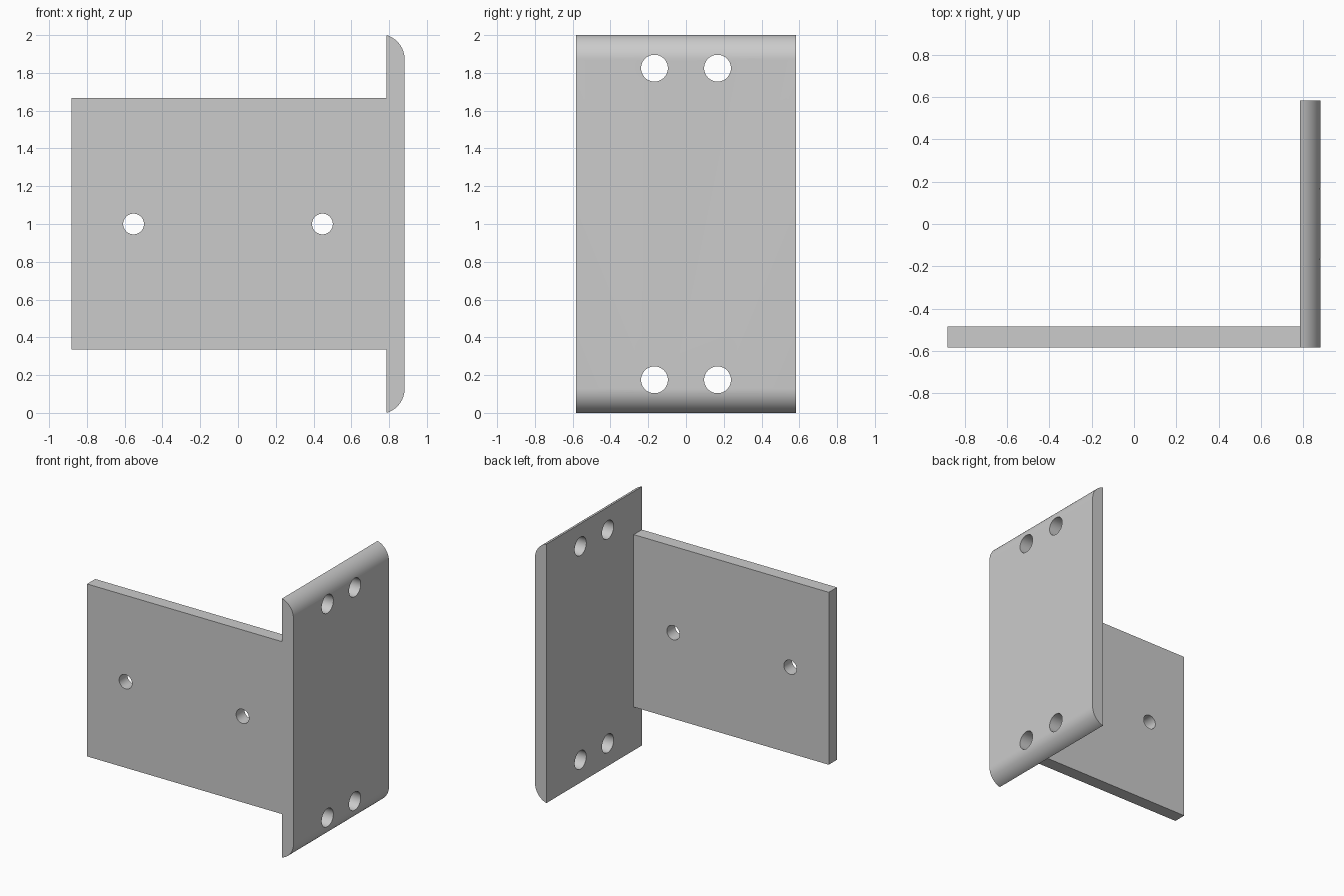
import bpy, bmesh
from math import sin, cos, pi, radians
from mathutils import Matrix

if "Cube" in bpy.data.objects:
    bpy.data.objects.remove(bpy.data.objects["Cube"], do_unlink=True)

HALF_X, HALF_Y, THICK = 0.882, 0.583, 0.098
INNER_X = HALF_X - THICK

grey = bpy.data.materials.new("plain grey")
grey.use_nodes = True
grey.diffuse_color = (0.6, 0.6, 0.6, 1)
grey.node_tree.nodes["Principled BSDF"].inputs["Base Color"].default_value = (0.6, 0.6, 0.6, 1)


def add_object(name, bm):
    bmesh.ops.recalc_face_normals(bm, faces=bm.faces)
    mesh = bpy.data.meshes.new(name)
    bm.to_mesh(mesh)
    bm.free()
    mesh.materials.append(grey)
    obj = bpy.data.objects.new(name, mesh)
    bpy.context.collection.objects.link(obj)
    return obj


def prism(name, profile, y0, y1):
    """Extrude an x-z outline from y0 to y1."""
    bm = bmesh.new()
    face = bm.faces.new([bm.verts.new((x, y0, z)) for x, z in profile])
    out = bmesh.ops.extrude_face_region(bm, geom=[face])
    moved = [v for v in out["geom"] if isinstance(v, bmesh.types.BMVert)]
    bmesh.ops.translate(bm, verts=moved, vec=(0, y1 - y0, 0))
    return add_object(name, bm)


def combine(target, other, operation):
    """Apply a boolean, then discard the helper."""
    mod = target.modifiers.new(operation, "BOOLEAN")
    mod.object, mod.operation, mod.solver = other, operation, "EXACT"
    bpy.context.view_layer.objects.active = target
    bpy.ops.object.modifier_apply(modifier=mod.name)
    bpy.data.objects.remove(other, do_unlink=True)


def drill(target, centre, radius, axis):
    bm = bmesh.new()
    turn = Matrix.Rotation(pi / 2, 4, "Y" if axis == "X" else "X")
    bmesh.ops.create_cone(bm, cap_ends=True, segments=48, radius1=radius,
                          radius2=radius, depth=0.4,
                          matrix=Matrix.Translation(centre) @ turn)
    cutter = add_object("hole_cutter", bm)
    cutter.hide_render = True
    combine(target, cutter, "DIFFERENCE")


# Upright plate with rounded outer top and bottom edges
R, SWEEP, STEPS = 0.133, radians(74.3), 16
angles = [SWEEP * i / STEPS for i in range(STEPS + 1)]
upper = [(HALF_X - R + R * cos(a), 1.872 + R * sin(a)) for a in angles]
lower = [(x, 2 - z) for x, z in reversed(upper)]
bracket = prism("bracket", lower + upper, -HALF_Y, HALF_Y)

# Side flange running off the front edge of the plate
flange = prism("flange", [(-HALF_X, 0.335), (INNER_X + 0.04, 0.335),
                          (INNER_X + 0.04, 1.667), (-HALF_X, 1.667)],
               -HALF_Y, -HALF_Y + 0.1)
combine(bracket, flange, "UNION")

# Screw holes through the plate and the flange
for y in (-0.167, 0.167):
    for z in (0.175, 1.825):
        drill(bracket, (HALF_X - THICK / 2, y, z), 0.071, "X")
for x in (-0.553, 0.447):
    drill(bracket, (x, -HALF_Y + 0.05, 1), 0.055, "Y")

# Smooth curved faces, keep hard edges
bpy.ops.object.select_all(action="DESELECT")
bracket.select_set(True)
bpy.context.view_layer.objects.active = bracket
bpy.ops.object.shade_smooth_by_angle(angle=radians(30))
